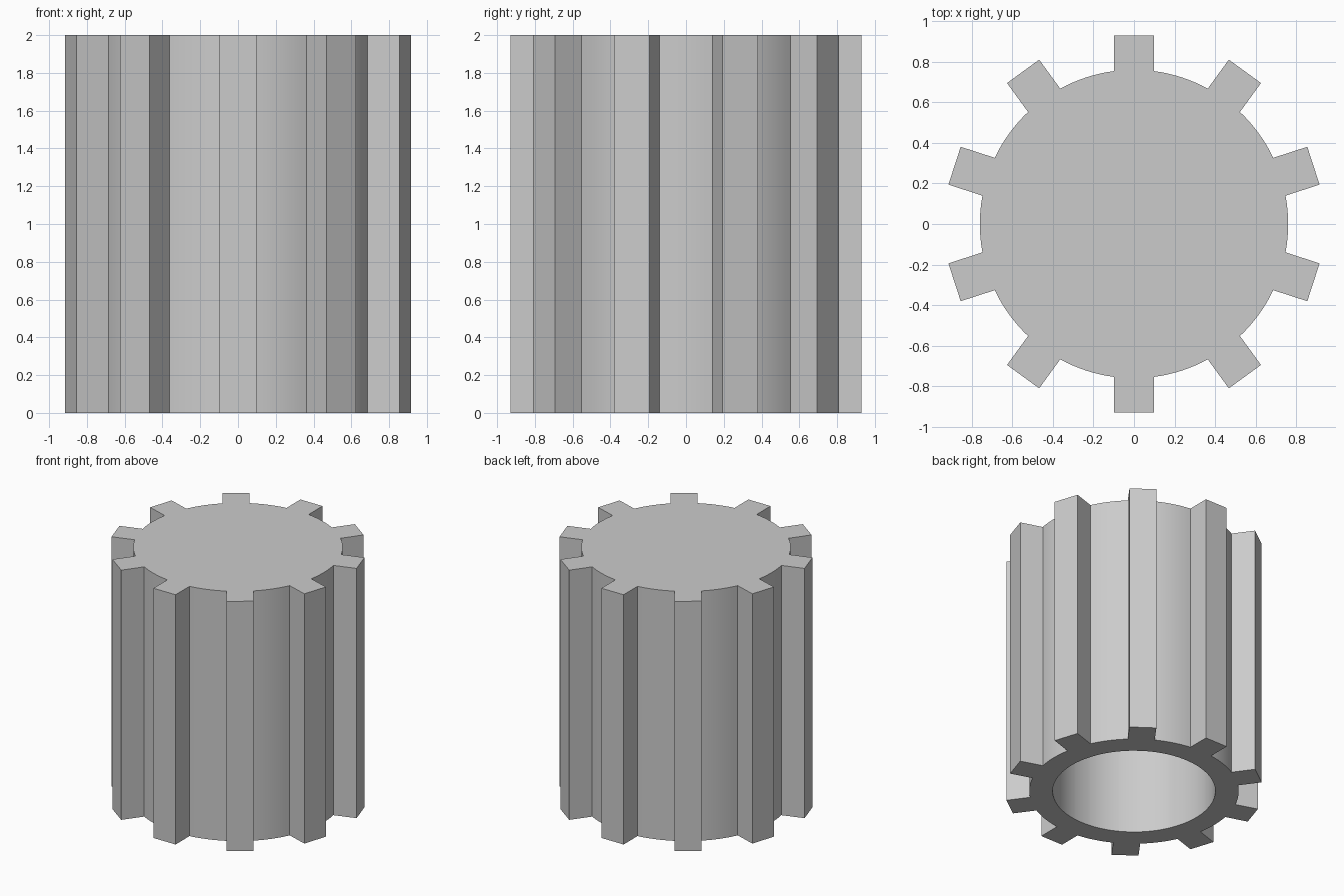
import bpy, bmesh, math

cube = bpy.data.objects.get("Cube")
if cube:
    bpy.data.objects.remove(cube, do_unlink=True)

TEETH = 10
HEIGHT = 2.0
BODY_R = 0.76
TIP_R = 0.93
HALF_TOOTH = 0.098
BORE_R = 0.59
BORE_TOP = 1.8
ARC_STEPS = 8

grey = bpy.data.materials.new("plain_grey")
grey.use_nodes = True
colour = (0.6, 0.6, 0.6, 1.0)
grey.diffuse_color = colour
grey.node_tree.nodes["Principled BSDF"].inputs["Base Color"].default_value = colour


def toothed_outline():
    """Square teeth joined by round arcs, listed counter-clockwise."""
    points = []
    pitch = math.tau / TEETH
    base = math.asin(HALF_TOOTH / BODY_R)
    for i in range(TEETH):
        mid = math.pi / 2 + i * pitch
        for side in (-HALF_TOOTH, 0, HALF_TOOTH):
            points.append((TIP_R * math.cos(mid) - side * math.sin(mid),
                           TIP_R * math.sin(mid) + side * math.cos(mid)))
        for k in range(ARC_STEPS + 1):
            a = mid + base + (pitch - 2 * base) * k / ARC_STEPS
            points.append((BODY_R * math.cos(a), BODY_R * math.sin(a)))
    return points


bm = bmesh.new()
outline = toothed_outline()
bore = []
for x, y in outline:
    r = math.hypot(x, y)
    bore.append((x / r * BORE_R, y / r * BORE_R))

# Rings run from the outer top, round the bottom rim, and up into the bore
rings = []
for shape, z in ((outline, HEIGHT), (outline, 0), (bore, 0), (bore, BORE_TOP)):
    rings.append([bm.verts.new((x, y, z)) for x, y in shape])
for upper, lower in zip(rings, rings[1:]):
    for i in range(len(upper)):
        bm.faces.new((upper[i - 1], lower[i - 1], lower[i], upper[i]))

# Closed top and the ceiling of the blind bore
bm.faces.new(rings[0])
bm.faces.new(rings[-1][::-1])
bmesh.ops.recalc_face_normals(bm, faces=bm.faces)

mesh = bpy.data.meshes.new("ribbed_cap")
bm.to_mesh(mesh)
bm.free()
mesh.materials.append(grey)
cap = bpy.data.objects.new("ribbed_cap", mesh)
bpy.context.collection.objects.link(cap)

# Smooth arcs and bore, crisp teeth
for other in bpy.context.selected_objects:
    other.select_set(False)
bpy.context.view_layer.objects.active = cap
cap.select_set(True)
bpy.ops.object.shade_smooth_by_angle(angle=math.radians(30))
